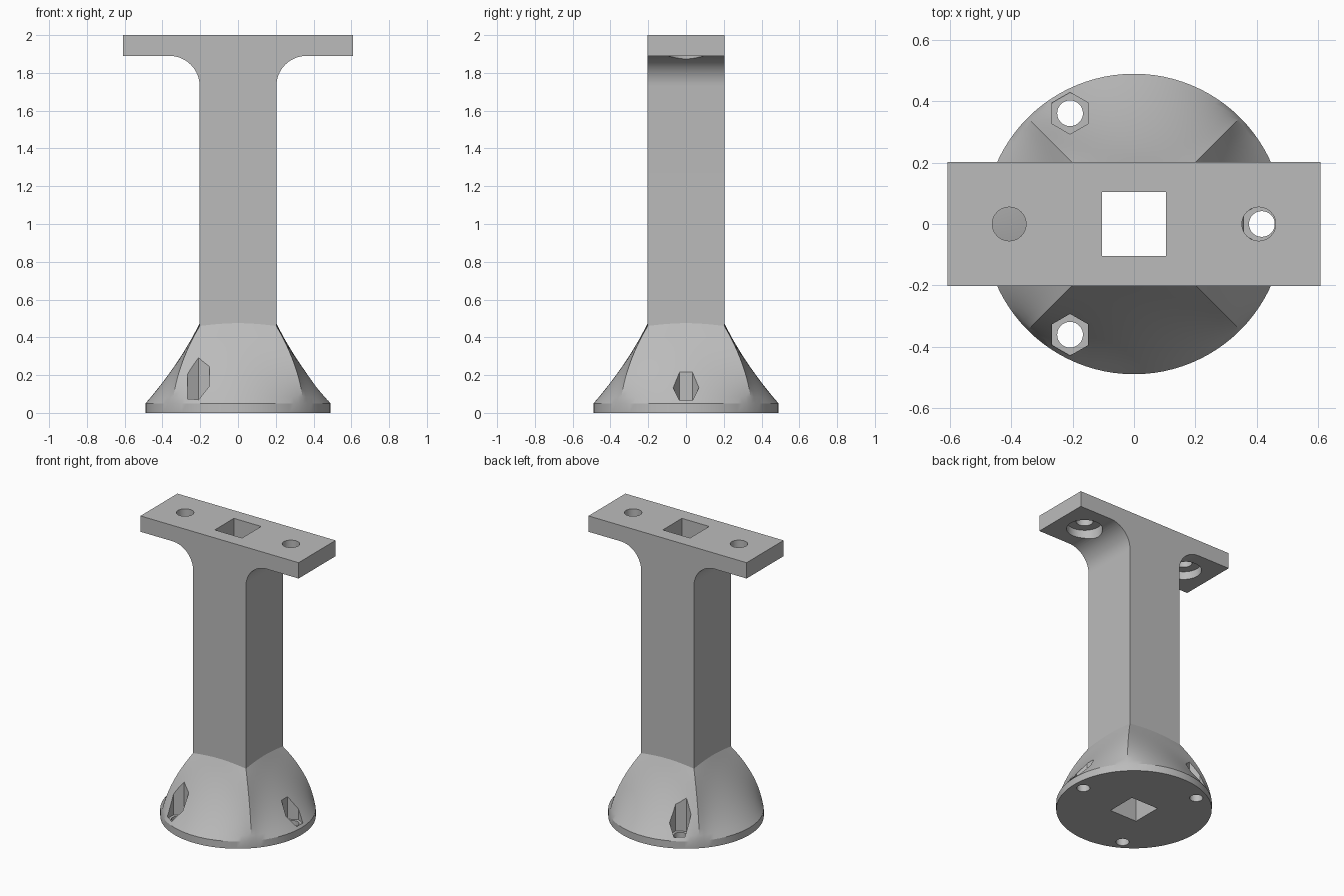
import bpy, bmesh, math
from mathutils import Vector

cube = bpy.data.objects.get("Cube")
if cube:
    bpy.data.objects.remove(cube, do_unlink=True)

HALF = 0.203        # half width of the square post
RADIUS = 0.49       # base radius
RIM = 0.05          # rim thickness
SHOULDER = 0.46     # height where flare meets post
SEG, ROWS = 96, 12

grey = bpy.data.materials.new("light_grey")
grey.use_nodes = True
colour = (0.5, 0.5, 0.5, 1)
grey.diffuse_color = colour
grey.node_tree.nodes["Principled BSDF"].inputs["Base Color"].default_value = colour


def make_object(name, bm):
    bmesh.ops.recalc_face_normals(bm, faces=bm.faces)
    mesh = bpy.data.meshes.new(name)
    bm.to_mesh(mesh)
    bm.free()
    mesh.materials.append(grey)
    ob = bpy.data.objects.new(name, mesh)
    bpy.context.collection.objects.link(ob)
    return ob


def prism(name, x, y, z0, z1, r, sides, turn=0.0):
    """Upright prism or cylinder used as a cutter."""
    bm = bmesh.new()
    angles = [turn + math.tau * i / sides for i in range(sides)]
    rings = [[bm.verts.new((x + r * math.cos(a), y + r * math.sin(a), z)) for a in angles]
             for z in (z0, z1)]
    bm.faces.new(rings[0])
    bm.faces.new(rings[1])
    for i in range(sides):
        j = (i + 1) % sides
        bm.faces.new((rings[0][i], rings[0][j], rings[1][j], rings[1][i]))
    ob = make_object(name, bm)
    ob.hide_render = True
    return ob


def finish(ob, cutters):
    """Cut all holes, then smooth the curved faces."""
    bpy.ops.object.select_all(action='DESELECT')
    bpy.context.view_layer.objects.active = ob
    ob.select_set(True)
    for c in cutters:
        mod = ob.modifiers.new("cut", 'BOOLEAN')
        mod.operation = 'DIFFERENCE'
        mod.solver = 'EXACT'
        mod.object = c
        bpy.ops.object.modifier_apply(modifier=mod.name)
        bpy.data.objects.remove(c, do_unlink=True)
    bpy.ops.object.shade_smooth_by_angle(angle=math.radians(25))


def bore(name):
    return prism(name, 0, 0, -0.5, 2.5, 0.105 * math.sqrt(2), 4, math.pi / 4)


# Flared base: round rim blending up into the square post
def flare_point(a, t):
    stretch = 1 / max(abs(math.cos(a)), abs(math.sin(a)))
    corner = (stretch - 1) / (math.sqrt(2) - 1)
    bulge = 4 * t * (1 - t) * (-0.02 + 0.055 * corner)
    r = HALF * stretch * (1 - t) + RADIUS * t + bulge
    top = SHOULDER + 0.015 * (1 - corner)
    return Vector((r * math.cos(a), r * math.sin(a), top + (RIM - top) * t))


bm = bmesh.new()
angles = [math.tau * i / SEG for i in range(SEG)]
rings = [[bm.verts.new((RADIUS * math.cos(a), RADIUS * math.sin(a), 0)) for a in angles]]
for row in range(ROWS, -1, -1):
    rings.append([bm.verts.new(flare_point(a, row / ROWS)) for a in angles])
for low, high in zip(rings, rings[1:]):
    for i in range(SEG):
        j = (i + 1) % SEG
        bm.faces.new((low[i], low[j], high[j], high[i]))
bm.faces.new(rings[0])
peak = bm.verts.new((0, 0, SHOULDER))
for i in range(SEG):
    bm.faces.new((rings[-1][i], rings[-1][(i + 1) % SEG], peak))
base = make_object("flared_base", bm)

# Three bolt holes with hexagonal nut pockets
cutters = [bore("base_bore")]
for i in range(3):
    a = math.tau * i / 3
    x, y = 0.417 * math.cos(a), 0.417 * math.sin(a)
    cutters.append(prism("nut_pocket", x, y, 0.06, 0.7, 0.068, 6, math.pi / 6))
    cutters.append(prism("bolt_hole", x, y, -0.1, 0.1, 0.042, 32))
finish(base, cutters)

# Post and top plate: one T-shaped profile with filleted armpits
FILLET, UNDER, TOP, REACH = 0.16, 1.89, 2.0, 0.608
side = [(HALF, SHOULDER - 0.01)]
for i in range(17):
    a = math.pi - math.pi / 2 * i / 16
    side.append((HALF + FILLET + FILLET * math.cos(a), UNDER - FILLET + FILLET * math.sin(a)))
side += [(REACH, UNDER), (REACH, TOP)]
outline = side + [(-x, z) for x, z in reversed(side)]
bm = bmesh.new()
front = bm.faces.new([bm.verts.new((x, -HALF, z)) for x, z in outline])
made = bmesh.ops.extrude_face_region(bm, geom=[front])
bmesh.ops.translate(bm, vec=(0, 2 * HALF, 0),
                    verts=[g for g in made["geom"] if isinstance(g, bmesh.types.BMVert)])
post = make_object("post_and_top_plate", bm)

# Plate screw holes, counterbored from below
cutters = [bore("post_bore")]
for s in (-1, 1):
    cutters.append(prism("screw_hole", s * 0.407, 0, 1.7, 2.2, 0.055, 40))
    cutters.append(prism("counterbore", s * 0.407, 0, 1.6, 1.945, 0.113, 48))
finish(post, cutters)
